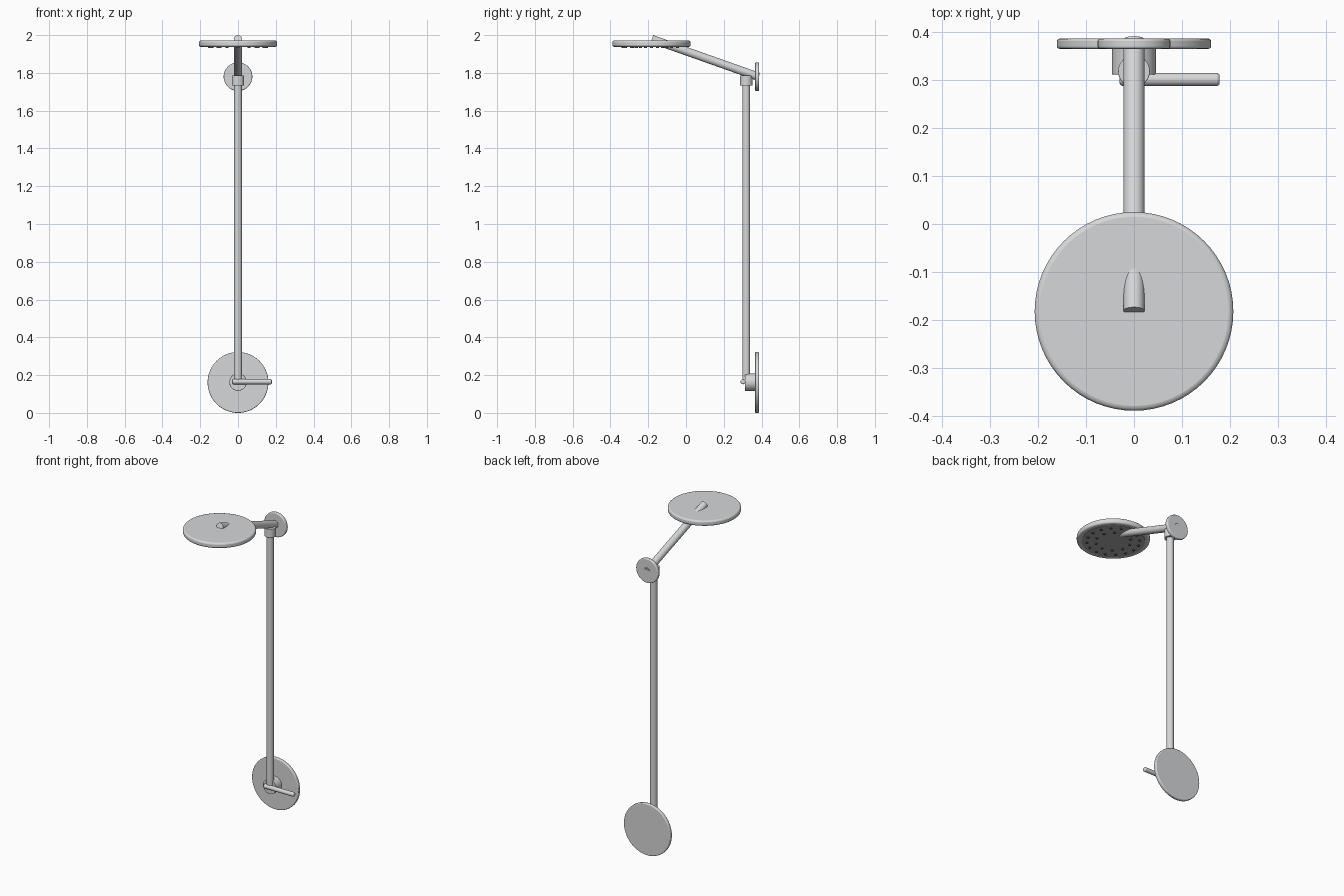
import bpy, math
from mathutils import Vector

if "Cube" in bpy.data.objects:
    bpy.data.objects.remove(bpy.data.objects["Cube"])


def material(name, rgb):
    m = bpy.data.materials.new(name)
    m.diffuse_color = (*rgb, 1)
    m.use_nodes = True
    m.node_tree.nodes["Principled BSDF"].inputs["Base Color"].default_value = m.diffuse_color
    return m


METAL = material("brushed_metal", (0.67, 0.68, 0.69))
PLATE = material("grey_plate", (0.4, 0.4, 0.4))
DARK = material("dark_rubber", (0.12, 0.12, 0.12))


def rod(name, a, b, r, bevel=0.0, mat=METAL, sides=48):
    """Cylinder running from point a to point b, optionally with rounded rims."""
    a, b = Vector(a), Vector(b)
    d = b - a
    bpy.ops.mesh.primitive_cylinder_add(vertices=sides, radius=r, depth=d.length,
                                        location=(a + b) / 2)
    ob = bpy.context.object
    ob.name = name
    ob.rotation_euler = d.to_track_quat('Z', 'Y').to_euler()
    ob.data.materials.append(mat)
    if bevel:
        mod = ob.modifiers.new("rim", 'BEVEL')
        mod.width = bevel
        mod.segments = 3
        mod.limit_method = 'ANGLE'
        mod.angle_limit = math.radians(40)
    bpy.ops.object.shade_smooth_by_angle(angle=math.radians(35))
    return ob


WALL_FRONT, WALL_BACK = 0.366, 0.387
PIPE_Y = 0.319
VALVE_Z = 0.163

# Wall plates
rod("valve_plate", (0, WALL_BACK, 0.161), (0, WALL_FRONT, 0.161), 0.161, 0.005, sides=64)
rod("arm_plate", (0, WALL_BACK, 1.78), (0, WALL_FRONT, 1.78), 0.076, 0.005)

# Riser pipe and its top collar
rod("riser_pipe", (0, PIPE_Y, 0.17), (0, PIPE_Y, 1.78), 0.021)
rod("riser_collar", (0, PIPE_Y, 1.732), (0, PIPE_Y, 1.786), 0.033, 0.002)

# Sloping arm, running from the wall through the head
rod("shower_arm", (0, 0.385, 1.779), (0, -0.181, 1.979), 0.022)

# Valve hub and lever
rod("valve_hub", (0, WALL_FRONT + 0.005, VALVE_Z), (0, 0.312, VALVE_Z), 0.046, 0.002)
rod("valve_lever", (-0.03, 0.302, 0.165), (0.179, 0.302, 0.165), 0.0135, 0.006, sides=32)

# Shower head disc with a grey spray plate below
HEAD_Y = -0.1825
rod("shower_head", (0, HEAD_Y, 1.938), (0, HEAD_Y, 1.971), 0.2075, 0.01, sides=64)
rod("spray_plate", (0, HEAD_Y, 1.936), (0, HEAD_Y, 1.942), 0.18, mat=PLATE, sides=64)

# Nozzles in rings
for ring, (radius, count) in enumerate(((0.15, 16), (0.1, 10))):
    for i in range(count):
        t = 2 * math.pi * (i + 0.5 * (ring % 2)) / count
        x, y = radius * math.cos(t), HEAD_Y + radius * math.sin(t)
        rod("nozzle", (x, y, 1.931), (x, y, 1.94), 0.008, mat=DARK, sides=12)
